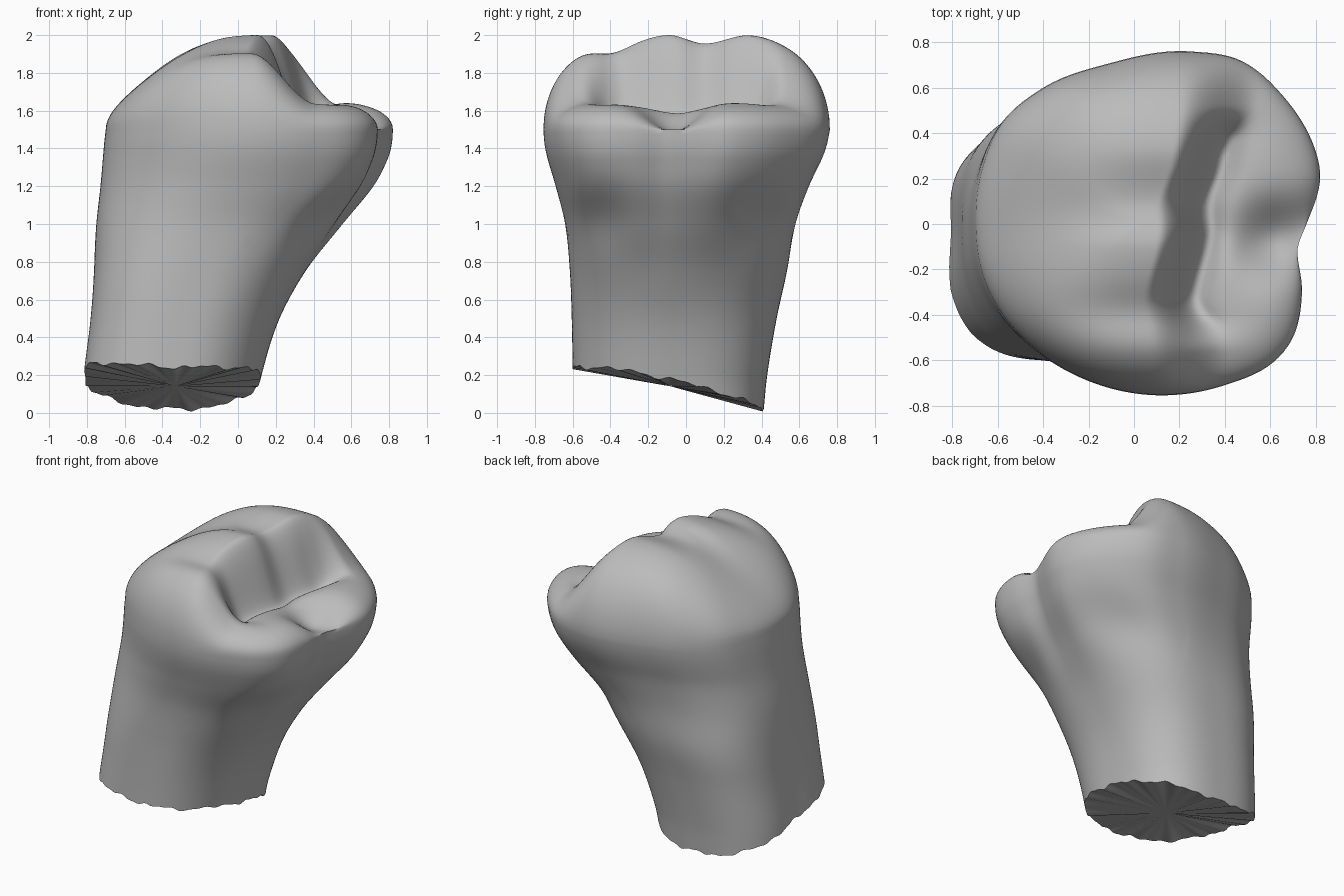
import bpy, math
from math import cos, sin, exp, tau

cube = bpy.data.objects.get("Cube")
if cube:
    bpy.data.objects.remove(cube)

SEG, WALL, CAP = 160, 44, 56
RIM = 1.5
CX = 0.05


def interp(table, v):
    # Smooth interpolation of the columns that follow the first one
    n = len(table)
    i = 0
    while i < n - 2 and v > table[i + 1][0]:
        i += 1
    a, b = table[i], table[i + 1]
    h = b[0] - a[0]
    g = min(max((v - a[0]) / h, 0), 1)
    p, q = table[max(i - 1, 0)], table[min(i + 2, n - 1)]
    out = []
    for k in range(1, len(a)):
        m0 = (b[k] - p[k]) / (b[0] - p[0]) * h
        m1 = (q[k] - a[k]) / (q[0] - a[0]) * h
        out.append((2*g**3 - 3*g*g + 1)*a[k] + (g**3 - 2*g*g + g)*m0
                   + (3*g*g - 2*g**3)*b[k] + (g**3 - g*g)*m1)
    return out


def smooth(a, b, v):
    t = min(max((v - a) / (b - a), 0), 1)
    return t * t * (3 - 2 * t)


def bell(v, width):
    return exp(-(v / width) ** 2)


# Crown outline seen from above
OUTLINE = [(.82, .2), (.79, .35), (.66, .56), (.47, .72), (.25, .76), (-.1, .71),
           (-.4, .6), (-.58, .45), (-.67, .25), (-.7, 0), (-.67, -.22),
           (-.58, -.4), (-.4, -.58), (-.15, -.71), (.13, -.755), (.4, -.71),
           (.6, -.62), (.7, -.5), (.74, -.3), (.72, -.12), (.76, 0)]
polar = sorted((math.atan2(y, x - CX) % tau, math.hypot(x - CX, y)) for x, y in OUTLINE)
polar = ([(a - tau, r) for a, r in polar[-2:]] + polar
         + [(a + tau, r) for a, r in polar[:2]])

# Height, left and right limits in x, front and back limits in y
SECTIONS = [(0, -.84, .09, -.6, .41), (.2, -.83, .125, -.6, .43),
            (.5, -.79, .22, -.605, .48), (.75, -.765, .36, -.615, .535),
            (1, -.75, .56, -.64, .58), (1.2, -.728, .72, -.69, .65),
            (1.35, -.715, .795, -.734, .72), (1.43, -.708, .815, -.75, .747),
            (RIM, -.7, .82, -.755, .76)]

# Height of the tall cusps from front to back
CUSPS = [(-.8, 1.86), (-.57, 1.92), (-.4, 1.925), (-.1, 2), (.1, 1.955),
         (.33, 2), (.55, 1.955), (.8, 1.86)]

# Position in x of the valley from front to back
VALLEY = [(-.8, .27), (-.48, .25), (-.33, .225), (-.05, .29), (.1, .29),
          (.25, .34), (.4, .37), (.8, .4)]


def crown_point(a):
    r = interp(polar, a)[0]
    return CX + r * cos(a), r * sin(a)


def wall_point(a, z):
    # Squarish root section that blends into the crown outline
    x0, x1, y0, y1 = interp(SECTIONS, z)
    c, s = cos(a), sin(a)
    k = (abs(c) ** 2.7 + abs(s) ** 2.7) ** (-1 / 2.7)
    u, v = c * k, s * k
    if u < 0:
        u += .05 * bell(v - .1, .35) * (1 - smooth(.2, .9, z))
    else:
        u *= 1 - .15 * min(v, 0) ** 2
    ox, oy = crown_point(a)
    cu, cv = (ox - .06) / .76, (oy - .0025) / .7575
    f = smooth(.6, 1.4, z)
    u, v = u + (cu - u) * f, v + (cv - v) * f
    x, y = (x0 + x1) / 2 + u * (x1 - x0) / 2, (y0 + y1) / 2 + v * (y1 - y0) / 2
    # Shallow hollows under the low cusps
    if x > CX:
        x -= .05 * bell(z - 1.02, .17) * (bell(y + .45, .14) + bell(y - .4, .16))
    return x, y


def top_height(x, y):
    # Tall cusps, sloping away to the left
    tall = 1.955 + (interp(CUSPS, y)[0] - 1.955) * smooth(-.5, .12, x)
    tall -= .28 * min(x - CX, 0) ** 2
    tall -= .02 * bell(y + .38, .1) * smooth(-.5, 0, x)
    # Low cusps with a notch between them, dished towards the valley
    line = interp(VALLEY, y)[0]
    ends = smooth(.3, .52, abs(y))
    inside = smooth(-.56, -.4, y) * (1 - smooth(.38, .52, y))
    low = 1.66 - .17 * bell(y + .07, .16) * smooth(.35, .65, x)
    low -= inside * .04 * (1 - smooth(.3, .65, x))
    low -= inside * .11 * bell(x - line, .1)
    f = smooth(line - .18, line + .07 + .09 * ends, x)
    return tall * (1 - f) + low * f


verts, faces = [], []
angles = [tau * i / SEG for i in range(SEG)]

# Root and crown sides, from the slanted break up to the widest ring
for j in range(WALL + 1):
    t = j / WALL
    for a in angles:
        chip = .006 * (sin(9 * a) + sin(17 * a + 1) + .7 * sin(31 * a + 2))
        z = .12
        for _ in range(4):
            x, y = wall_point(a, max(z, 0))
            base = max(.11 - .22 * y + .28 * (x + .3) ** 2 + chip, .005)
            z = base + (RIM - base) * t
        verts.append((x, y, z))

# Chewing surface, drawn in from the widest ring
for j in range(1, CAP):
    s = 1 - (j / CAP) ** 1.35
    for a in angles:
        ox, oy = crown_point(a)
        x, y = CX + (ox - CX) * s, oy * s
        p = 2 + 4.2 * sin(a) ** 2 if cos(a) < 0 else 6.2 - cos(a) ** 2
        dome = max(1 - s ** p, 0) ** .5
        verts.append((x, y, RIM + (top_height(x, y) - RIM) * dome))

rings = WALL + CAP
for j in range(rings - 1):
    for i in range(SEG):
        k = (i + 1) % SEG
        faces.append((j*SEG + i, j*SEG + k, (j + 1)*SEG + k, (j + 1)*SEG + i))

# Close the top and the broken base
top = len(verts)
verts += [(CX, 0, top_height(CX, 0)), (-.33, -.08, .14)]
for i in range(SEG):
    k = (i + 1) % SEG
    last = (rings - 1) * SEG
    faces.append((last + i, last + k, top))
    faces.append((k, i, top + 1))

mesh = bpy.data.meshes.new("tooth")
mesh.from_pydata(verts, [], faces)
mesh.update()
tooth = bpy.data.objects.new("tooth", mesh)
bpy.context.collection.objects.link(tooth)

grey = bpy.data.materials.new("plain grey")
grey.use_nodes = True
colour = (.5, .5, .5, 1)
grey.diffuse_color = colour
grey.node_tree.nodes["Principled BSDF"].inputs["Base Color"].default_value = colour
mesh.materials.append(grey)

bpy.context.view_layer.objects.active = tooth
tooth.select_set(True)
bpy.ops.object.shade_smooth_by_angle(angle=math.radians(50))
